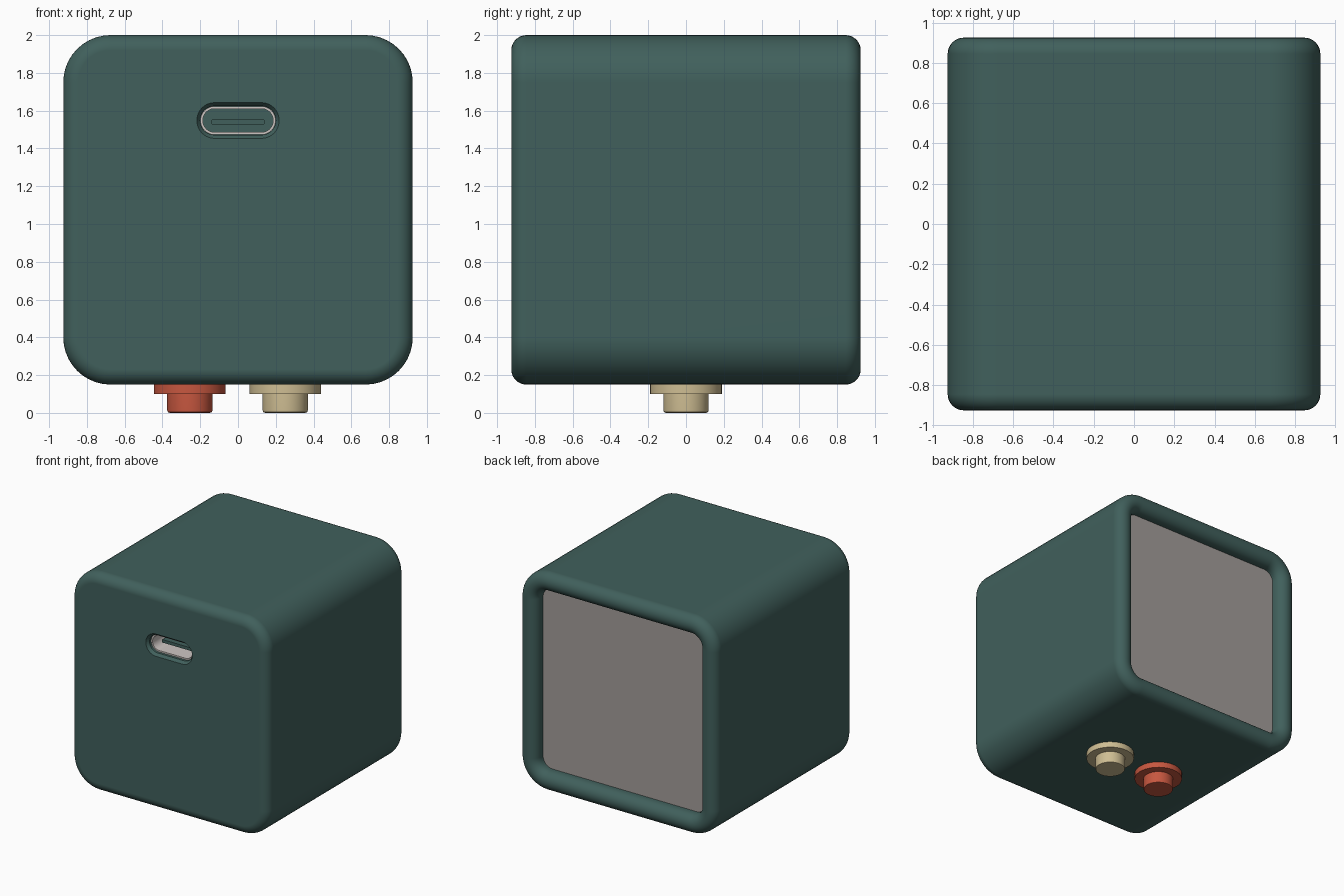
import bpy, bmesh, math
from mathutils import Vector

old = bpy.data.objects.get("Cube")
if old:
    bpy.data.objects.remove(old, do_unlink=True)


def material(name, rgb):
    m = bpy.data.materials.new(name)
    m.use_nodes = True
    m.diffuse_color = (*rgb, 1)
    m.node_tree.nodes["Principled BSDF"].inputs["Base Color"].default_value = (*rgb, 1)
    return m


GREEN = material("dark_green", (0.052, 0.117, 0.107))
GREY = material("warm_grey", (0.37, 0.34, 0.325))
METAL = material("light_metal", (0.62, 0.57, 0.55))
RED = material("brick_red", (0.57, 0.095, 0.05))
CREAM = material("cream", (0.62, 0.51, 0.29))

HALF = 0.925      # half width of the cube
MID = 1.075       # height of its centre
CORNER = 0.25     # corner radius seen from the front
ROUND = 0.08      # edge rounding
PORT_Z = 1.548


def rounded_ring(hw, hh, r, y, cz, steps=10):
    """Points of a rounded rectangle in the XZ plane."""
    pts = []
    for k, (sx, sz) in enumerate(((1, 1), (-1, 1), (-1, -1), (1, -1))):
        for i in range(steps + 1):
            a = math.pi / 2 * (k + i / steps)
            pts.append(Vector((sx * (hw - r) + r * math.cos(a), y,
                               cz + sz * (hh - r) + r * math.sin(a))))
    return pts


def finish(name, bm, mat):
    bmesh.ops.remove_doubles(bm, verts=bm.verts, dist=1e-5)
    bmesh.ops.recalc_face_normals(bm, faces=bm.faces)
    mesh = bpy.data.meshes.new(name)
    bm.to_mesh(mesh)
    bm.free()
    ob = bpy.data.objects.new(name, mesh)
    bpy.context.collection.objects.link(ob)
    mesh.materials.append(mat)
    return ob


def loft(name, rings, mat, closed=False):
    """Skin a list of rings; cap the ends, or join last to first."""
    bm = bmesh.new()
    loops = [[bm.verts.new(p) for p in ring] for ring in rings]
    pairs = list(zip(loops, loops[1:]))
    if closed:
        pairs.append((loops[-1], loops[0]))
    else:
        bm.faces.new(loops[0])
        bm.faces.new(loops[-1])
    n = len(loops[0])
    for a, b in pairs:
        for i in range(n):
            j = (i + 1) % n
            bm.faces.new((a[i], a[j], b[j], b[i]))
    return finish(name, bm, mat)


def activate(ob):
    bpy.ops.object.select_all(action='DESELECT')
    ob.select_set(True)
    bpy.context.view_layer.objects.active = ob


def smooth(ob):
    activate(ob)
    bpy.ops.object.shade_smooth_by_angle(angle=math.radians(35))
    mod = ob.modifiers.new("weighted_normals", 'WEIGHTED_NORMAL')
    mod.keep_sharp = True


def body_ring(inset, y):
    return rounded_ring(HALF - inset, HALF - inset, CORNER - inset, y, MID)


def stadium(hw, hh, y):
    return rounded_ring(hw, hh, hh - 0.001, y, PORT_Z)


# Case: rounded front edge, straight sides, half-round back rim, recessed floor
rings = []
for i in range(9):
    a = math.pi / 2 * i / 8
    rings.append(body_ring(ROUND * (1 - math.sin(a)), -HALF + ROUND * (1 - math.cos(a))))
for i in range(17):
    a = math.pi * i / 16
    rings.append(body_ring(ROUND * (1 - math.cos(a)), HALF - ROUND * (1 - math.sin(a))))
rings.append(body_ring(2 * ROUND, HALF - 0.108))
case = loft("case", rings, GREEN)

# Charging port opening with a chamfered mouth
cutter = loft("port_cutter", [stadium(0.225, 0.102, -HALF - 0.01),
                              stadium(0.2, 0.076, -HALF + 0.025),
                              stadium(0.2, 0.076, -0.7)], GREEN)
cutter.hide_render = True
cut = case.modifiers.new("port_opening", 'BOOLEAN')
cut.operation = 'DIFFERENCE'
cut.solver = 'EXACT'
cut.object = cutter
activate(case)
bpy.ops.object.modifier_apply(modifier=cut.name)
bpy.data.objects.remove(cutter, do_unlink=True)
smooth(case)

# Back screen
screen = loft("screen_panel", [body_ring(2 * ROUND + 0.001, HALF - 0.108),
                               body_ring(2 * ROUND + 0.001, HALF - 0.1)], GREY)
smooth(screen)

# Metal sleeve inside the port
sleeve = loft("port_sleeve", [stadium(0.199, 0.075, -0.88), stadium(0.199, 0.075, -0.702),
                              stadium(0.186, 0.062, -0.702), stadium(0.186, 0.062, -0.88)],
              METAL, closed=True)
smooth(sleeve)

# Contact tongue
tongue = loft("port_tongue", [rounded_ring(0.14, 0.013, 0.004, y, PORT_Z - 0.008, 2)
                              for y in (-0.82, -0.69)], GREEN)
smooth(tongue)


def button(name, x, mat):
    """Flanged push button, turned from a profile of (radius, height)."""
    profile = [(0.19, 0.16), (0.19, 0.1), (0.12, 0.1), (0.12, 0.014),
               (0.116, 0.004), (0.106, 0)]
    bm = bmesh.new()
    n = 48
    loops = [[bm.verts.new((x + r * math.cos(math.tau * i / n),
                            r * math.sin(math.tau * i / n), z)) for i in range(n)]
             for r, z in profile]
    bm.faces.new(loops[0])
    bm.faces.new(loops[-1])
    for a, b in zip(loops, loops[1:]):
        for i in range(n):
            j = (i + 1) % n
            bm.faces.new((a[i], a[j], b[j], b[i]))
    smooth(finish(name, bm, mat))


button("right_button", -0.255, RED)
button("left_button", 0.25, CREAM)
